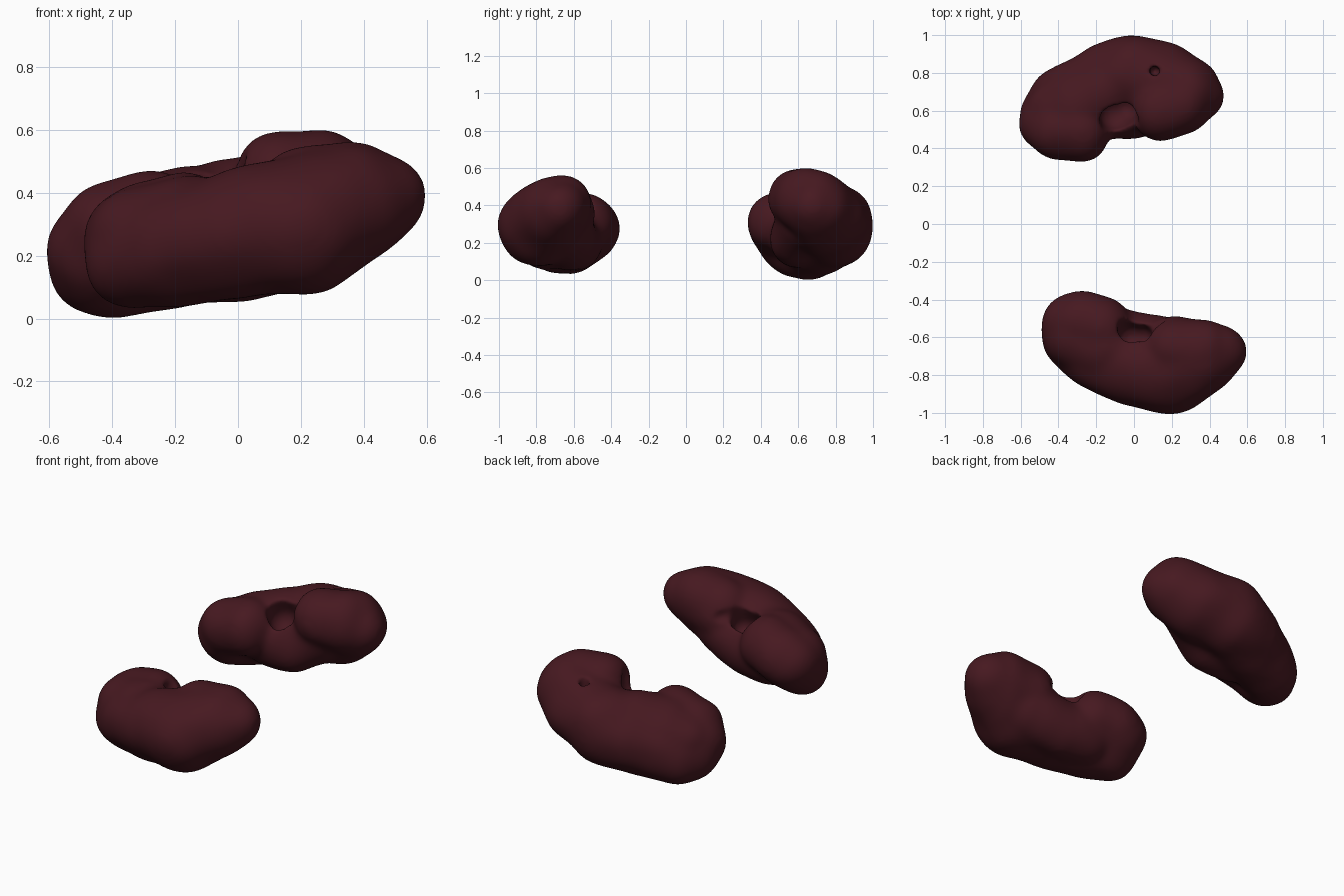
import bpy, bmesh
from mathutils import Vector, Matrix

if "Cube" in bpy.data.objects:
    bpy.data.objects.remove(bpy.data.objects["Cube"])

mat = bpy.data.materials.new("dark_flesh")
mat.diffuse_color = (0.062, 0.0095, 0.0145, 1)
mat.use_nodes = True
mat.node_tree.nodes["Principled BSDF"].inputs["Base Color"].default_value = mat.diffuse_color


def blobs(name, chains, steps=6):
    """Swept spheres along chains of (x, y, z, radius)."""
    bm = bmesh.new()
    for pts in chains:
        pts = [Vector(p) for p in pts]
        path = [a.lerp(b, i / steps) for a, b in zip(pts, pts[1:]) for i in range(steps)]
        for p in path + [pts[-1]]:
            bmesh.ops.create_icosphere(bm, subdivisions=3, radius=p.w,
                                       matrix=Matrix.Translation(p.xyz))
    me = bpy.data.meshes.new(name)
    bm.to_mesh(me)
    bm.free()
    ob = bpy.data.objects.new(name, me)
    bpy.context.collection.objects.link(ob)
    return ob


def remesh(ob, voxel, smooth):
    m = ob.modifiers.new("remesh", 'REMESH')
    m.mode, m.voxel_size, m.use_smooth_shade = 'VOXEL', voxel, True
    s = ob.modifiers.new("smooth", 'SMOOTH')
    s.factor, s.iterations = 0.5, smooth


def kidney(name, body, hollow):
    ob = blobs(name, body)
    remesh(ob, 0.016, 22)
    # gentle organic unevenness
    tex = bpy.data.textures.new(name + "_bumps", 'CLOUDS')
    tex.noise_scale, tex.noise_depth = 0.2, 0
    d = ob.modifiers.new("bumps", 'DISPLACE')
    d.texture, d.strength, d.mid_level = tex, 0.025, 0.25
    # hollow of the hilum
    cut = blobs(name + "_cutter", hollow)
    remesh(cut, 0.012, 2)
    cut.hide_render = True
    cut.hide_viewport = True
    b = ob.modifiers.new("hollow", 'BOOLEAN')
    b.operation, b.object, b.solver = 'DIFFERENCE', cut, 'EXACT'
    remesh(ob, 0.012, 5)
    ob.data.materials.append(mat)


# front kidney: outer body, left end, two lobes, lower lip
kidney("front_kidney", [
    [(-.33, -.62, .18, .15), (-.2, -.69, .22, .18), (0, -.755, .27, .205),
     (.2, -.78, .295, .22), (.35, -.71, .37, .19), (.46, -.67, .385, .13)],
    [(-.33, -.62, .18, .15), (-.32, -.53, .25, .16), (-.28, -.52, .28, .16), (-.17, -.54, .31, .155)],
    [(-.3, -.6, .25, .17), (-.15, -.66, .27, .18), (0, -.72, .25, .19)],
    [(.35, -.68, .39, .175), (.22, -.655, .375, .165)],
    [(-.15, -.6, .22, .16), (0, -.63, .215, .165), (.2, -.68, .27, .165)],
], [[(-.03, -.51, .5, .06), (-.02, -.6, .33, .07)],
    [(.04, -.53, .5, .06), (.04, -.6, .33, .06)],
    [(.04, -.55, .43, .05), (.13, -.49, .4, .045)]])

# back kidney: outer body, left end, two lobes, lower lip
kidney("back_kidney", [
    [(-.45, .59, .165, .15), (-.4, .66, .155, .155), (-.3, .7, .19, .175),
     (-.15, .75, .25, .2), (0, .785, .295, .215), (.15, .75, .335, .205),
     (.28, .7, .395, .18), (.34, .68, .4, .135)],
    [(-.45, .59, .165, .15), (-.45, .53, .215, .15), (-.4, .5, .27, .155), (-.28, .485, .31, .155)],
    [(-.4, .6, .23, .165), (-.3, .63, .27, .18), (-.15, .7, .28, .2)],
    [(.25, .64, .42, .17), (.14, .6, .44, .155)],
    [(-.2, .61, .23, .16), (-.03, .6, .235, .15), (.12, .64, .32, .155)],
], [[(-.1, .5, .53, .08), (-.1, .58, .36, .085)],
    [(-.04, .53, .55, .07), (-.05, .61, .33, .07)],
    [(.11, .81, .62, .033), (.11, .81, .42, .03)]])
